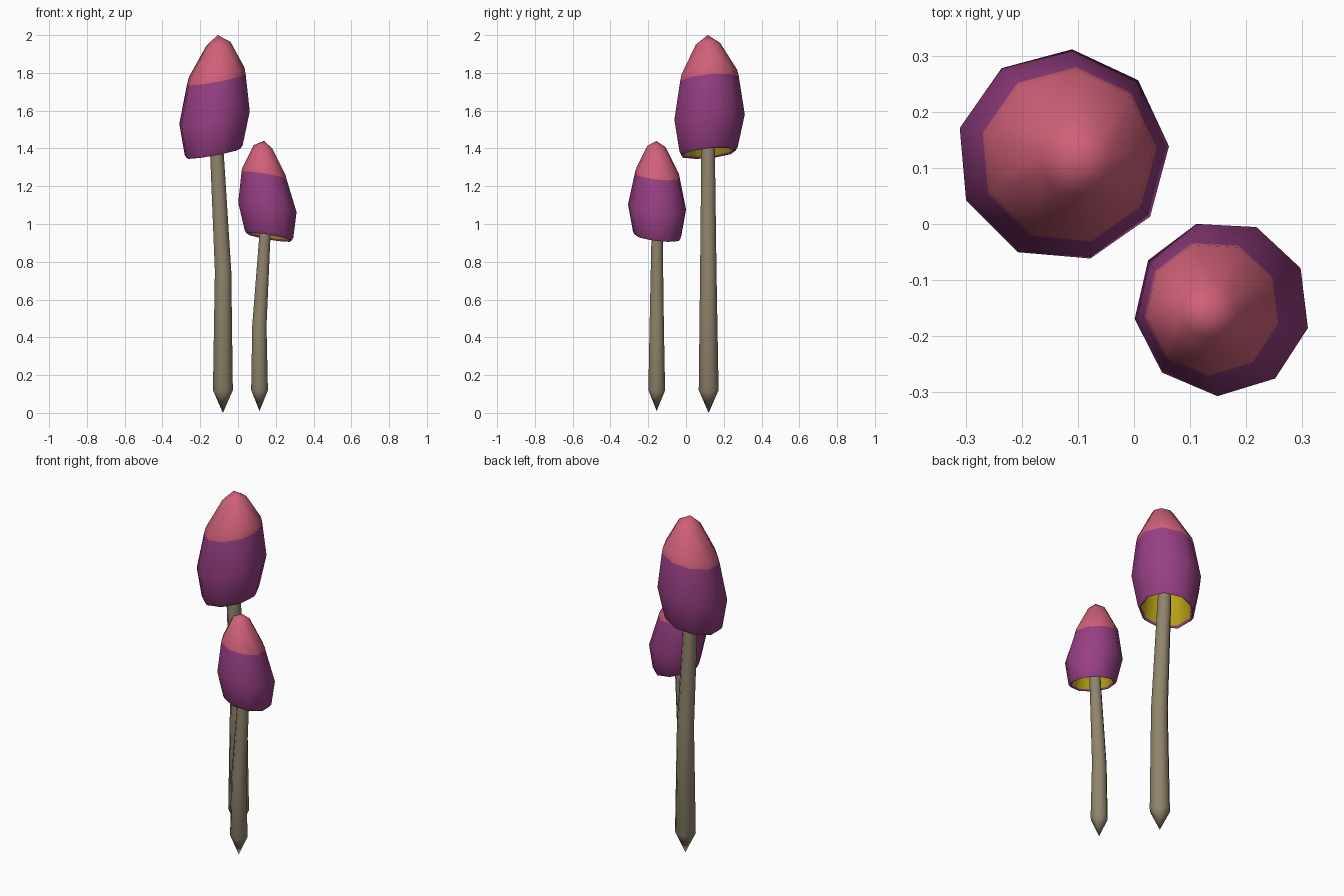
import bpy, bmesh, math
from mathutils import Vector

if "Cube" in bpy.data.objects:
    bpy.data.objects.remove(bpy.data.objects["Cube"])


def material(name, rgb):
    m = bpy.data.materials.new(name)
    m.diffuse_color = (*rgb, 1)
    m.use_nodes = True
    m.node_tree.nodes["Principled BSDF"].inputs["Base Color"].default_value = m.diffuse_color
    return m


PINK = material("pink tip", (0.63, 0.118, 0.19))
PURPLE = material("purple cap", (0.31, 0.05, 0.228))
YELLOW = material("yellow underside", (0.53, 0.41, 0.008))
STEM = material("drab stem", (0.28, 0.235, 0.15))


def loft(name, rows, sides, phase, slope, mats, row_mats):
    """Skin rings given as (x, y, z, radius); radius 0 makes a point.
    slope tilts every ring by shearing z along x and y."""
    bm = bmesh.new()
    rings = []
    for x, y, z, r in rows:
        if r == 0:
            rings.append([bm.verts.new((x, y, z))])
            continue
        ring = []
        for i in range(sides):
            a = math.radians(phase) + math.tau * i / sides
            dx, dy = r * math.cos(a), r * math.sin(a)
            ring.append(bm.verts.new((x + dx, y + dy, z + slope[0] * dx + slope[1] * dy)))
        rings.append(ring)
    for k, (a, b) in enumerate(zip(rings, rings[1:])):
        for i in range(sides):
            j = (i + 1) % sides
            if len(a) == 1:
                f = bm.faces.new((a[0], b[i], b[j]))
            elif len(b) == 1:
                f = bm.faces.new((a[i], b[0], a[j]))
            else:
                f = bm.faces.new((a[i], b[i], b[j], a[j]))
            f.material_index = row_mats[k]
    bmesh.ops.recalc_face_normals(bm, faces=bm.faces)
    me = bpy.data.meshes.new(name)
    bm.to_mesh(me)
    bm.free()
    for m in mats:
        me.materials.append(m)
    ob = bpy.data.objects.new(name, me)
    bpy.context.collection.objects.link(ob)
    bpy.context.view_layer.objects.active = ob
    ob.select_set(True)
    bpy.ops.object.shade_smooth_by_angle(angle=math.radians(62))
    ob.select_set(False)


def cap(name, outer, phase, slope):
    """Pink tip, purple bell, and a hollow yellow underside."""
    x, y, z, r = outer[-1]
    inner = [(x, y, z + 0.01, r * 0.93),
             (x, y, z + r * 1.1, r * 0.85),
             (x, y, z + r * 1.8, 0)]
    row_mats = [0, 0, 0] + [1] * (len(outer) - 3) + [2] * 2
    loft(name, outer + inner, 9, phase, slope, (PINK, PURPLE, YELLOW), row_mats)


def stem(name, rows):
    loft(name, rows, 8, 22.5, (0, 0), (STEM,), [0] * (len(rows) - 1))


# Caps: tip, shoulder rings, colour border, widest ring, rim, lip
cap("large_cap", [
    (-0.108, 0.115, 2.0, 0),
    (-0.105, 0.115, 1.953, 0.065),
    (-0.115, 0.122, 1.80, 0.150),
    (-0.117, 0.122, 1.765, 0.158),
    (-0.127, 0.122, 1.56, 0.190),
    (-0.131, 0.117, 1.39, 0.157),
    (-0.131, 0.117, 1.374, 0.147)], 5, (0.18, 0.09))
cap("small_cap", [
    (0.137, -0.156, 1.44, 0),
    (0.132, -0.155, 1.408, 0.050),
    (0.138, -0.150, 1.272, 0.118),
    (0.139, -0.150, 1.255, 0.121),
    (0.157, -0.150, 1.085, 0.157),
    (0.165, -0.150, 0.945, 0.131),
    (0.165, -0.150, 0.93, 0.122)], -13, (-0.17, -0.11))

# Stems: pointed foot, slight bend, top hidden inside the cap
stem("large_stem", [
    (-0.08, 0.12, 0, 0),
    (-0.08, 0.12, 0.12, 0.057),
    (-0.079, 0.118, 0.75, 0.047),
    (-0.112, 0.117, 1.38, 0.039),
    (-0.122, 0.117, 1.62, 0.034),
    (-0.122, 0.117, 1.65, 0)])
stem("small_stem", [
    (0.114, -0.155, 0.01, 0),
    (0.114, -0.155, 0.12, 0.048),
    (0.113, -0.155, 0.46, 0.041),
    (0.143, -0.153, 0.95, 0.032),
    (0.155, -0.152, 1.13, 0.028),
    (0.155, -0.152, 1.15, 0)])
